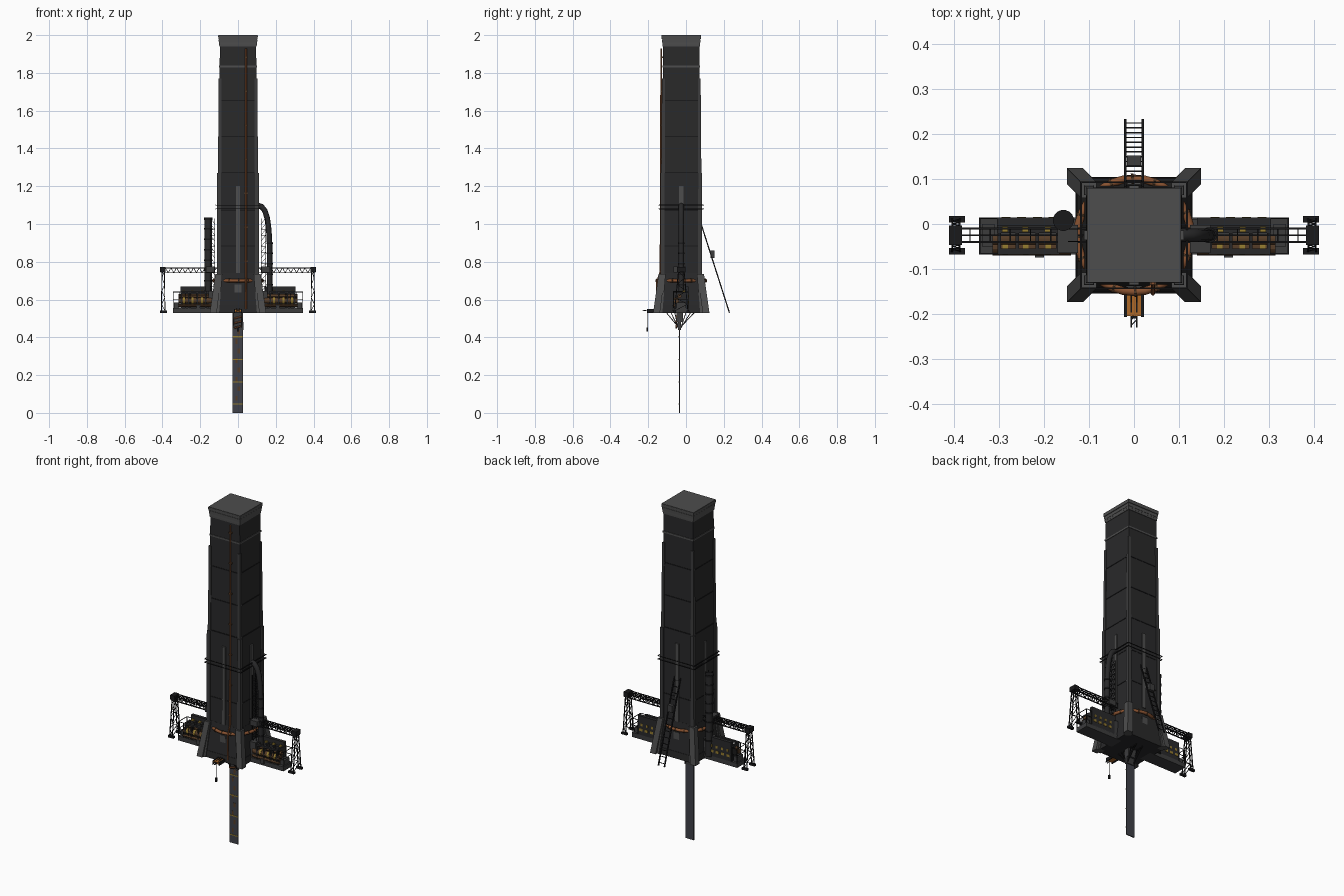
import bpy, bmesh, math
from mathutils import Vector, Matrix

if "Cube" in bpy.data.objects:
    bpy.data.objects.remove(bpy.data.objects["Cube"])

CY = -0.025  # tower axis in y
COL = {"dark": (.022, .022, .023, 1), "trim": (.075, .075, .075, 1), "black": (.01, .01, .011, 1),
       "grey": (.045, .045, .046, 1), "copper": (.25, .085, .03, 1), "orange": (.42, .14, .02, 1),
       "rust": (.09, .045, .02, 1), "yellow": (.3, .2, .03, 1), "steel": (.05, .053, .065, 1)}
MATS = {}
for k, c in COL.items():
    MATS[k] = bpy.data.materials.new(k)
    MATS[k].diffuse_color = c


class Part:
    """Collects simple solids into one named object."""
    def __init__(self, name, col):
        self.name, self.col, self.bm = name, col, bmesh.new()

    def box(self, x0, x1, y0, y1, z0, z1):
        m = Matrix.Translation(((x0+x1)/2, (y0+y1)/2, (z0+z1)/2)) @ Matrix.Diagonal((abs(x1-x0), abs(y1-y0), z1-z0, 1))
        bmesh.ops.create_cube(self.bm, size=1, matrix=m)
        return self

    def taper(self, c0, h0, z0, c1, h1, z1):
        # square frustum between two levels
        vs = [self.bm.verts.new((c[0]+sx*h, c[1]+sy*h, z)) for c, h, z in ((c0, h0, z0), (c1, h1, z1))
              for sx, sy in ((-1, -1), (1, -1), (1, 1), (-1, 1))]
        for f in [(3, 2, 1, 0), (4, 5, 6, 7)] + [(i, (i+1) % 4, (i+1) % 4+4, i+4) for i in range(4)]:
            self.bm.faces.new([vs[i] for i in f])
        return self

    def bar(self, p, q, r, n=4):
        p, q = Vector(p), Vector(q)
        d = q - p
        m = Matrix.Translation((p+q)/2) @ d.to_track_quat('Z', 'Y').to_matrix().to_4x4() @ Matrix.Rotation(math.pi/n, 4, 'Z')
        bmesh.ops.create_cone(self.bm, cap_ends=True, segments=n, radius1=r, radius2=r, depth=d.length, matrix=m)
        return self

    def done(self, smooth=False):
        me = bpy.data.meshes.new(self.name)
        bmesh.ops.recalc_face_normals(self.bm, faces=self.bm.faces)
        self.bm.to_mesh(me)
        self.bm.free()
        ob = bpy.data.objects.new(self.name, me)
        me.materials.append(MATS[self.col])
        bpy.context.collection.objects.link(ob)
        if smooth:
            bpy.context.view_layer.objects.active = ob
            ob.select_set(True)
            bpy.ops.object.shade_smooth_by_angle()
            ob.select_set(False)


def tube(name, pts, r, col, cyclic=False):
    cu = bpy.data.curves.new(name, 'CURVE')
    cu.dimensions, cu.bevel_depth, cu.bevel_resolution, cu.use_fill_caps = '3D', r, 2, True
    s = cu.splines.new('POLY')
    s.points.add(len(pts)-1)
    for a, p in zip(s.points, pts):
        a.co = (*p, 1)
    s.use_cyclic_u = cyclic
    cu.materials.append(MATS[col])
    bpy.context.collection.objects.link(bpy.data.objects.new(name, cu))


C = (0, CY)
# tower shaft and flared plinth
p = Part("tower_shaft", "dark")
p.taper(C, .106, .6, C, .103, 1.27).taper(C, .102, 1.27, C, .096, 1.95)
p.done()
p = Part("tower_plinth", "dark")
p.taper(C, .13, .53, C, .128, .57).taper(C, .126, .57, C, .106, .74)
p.done()
# stepped roof cap and panel bands
p = Part("roof_cap", "trim")
for z, h in ((1.94, .099), (1.96, .1015), (1.98, .104)):
    p.taper(C, h, z, C, h+.001, z+.018)
p.taper(C, .1, 1.95, C, .1, 1.999).box(-.104, .104, CY-.104, CY+.104, 1.99, 2)
p.taper(C, .1, 1.828, C, .1, 1.838)
p.done()
p = Part("panel_seams", "black")
for z, h in ((.88, .1065), (1.07, .1055), (1.27, .105), (1.46, .1025), (1.65, .1005)):
    p.taper(C, h, z, C, h, z+.006)
p.done()
# corner strips, sloped buttresses and their cap steps
p, q = Part("corner_strips", "grey"), Part("corner_buttresses", "trim")
for sx in (-1, 1):
    for sy in (-1, 1):
        at = lambda d: (sx*d, CY+sy*d)
        p.taper(at(.1), .011, .7, at(.1), .010, 1.27)
        p.taper(at(.097), .0095, 1.27, at(.096), .0085, 1.47)
        p.taper(at(.096), .0085, 1.47, at(.095), .0075, 1.77)
        q.taper(at(.131), .018, .53, at(.103), .017, .735)
        q.taper(at(.118), .018, .53, at(.1), .017, .735)
p.done()
q.done()
# centre pilasters on all four sides, with brackets at their feet
p = Part("centre_pilasters", "trim")
for s in (-1, 1):
    p.box(-.011, .011, CY+s*.09, CY+s*.111, .74, 1.2)
    p.box(s*.09, s*.111, CY-.011, CY+.011, .74, 1.2)
    p.box(-.018, .018, CY+s*.09, CY+s*.118, .6, .68)
p.done()
# copper ring main and riser
ring = [(.126*math.cos(a*math.pi/16), CY+.126*math.sin(a*math.pi/16), .7) for a in range(32)]
tube("ring_pipe", ring, .009, "copper", True)
p = Part("ring_pipe_collars", "rust")
for i in range(0, 32, 2):
    a, b = Vector(ring[i]), Vector(ring[(i+1) % 32])
    p.bar(a, a+(b-a)*.25, .0115, 10)
p.done()
tube("riser_pipe", [(.042, -.155, .55), (.042, -.155, .69), (.042, -.135, .75), (.042, -.131, 1.93)], .0045, "copper")
p = Part("riser_clamps", "rust")
for i in range(7):
    p.box(.034, .05, -.136, -.115, .8+i*.18, .808+i*.18)
p.done()
# clamp frame around the shaft
p = Part("pipe_clamp_frame", "black")
for z in (1.08, 1.1):
    for s in (-1, 1):
        p.bar((s*.118, CY-.118, z), (s*.118, CY+.118, z), .003)
        p.bar((-.118, CY+s*.118, z), (.118, CY+s*.118, z), .002)
p.done()

# side wings, mirrored left and right
for s, side in ((-1, "left"), (1, "right")):
    p = Part(side + "_wing_deck", "grey")
    p.box(s*.1, s*.345, -.068, .014, .53, .556).box(s*.12, s*.155, -.06, .01, .55, .645)
    p.box(s*.31, s*.338, -.05, 0, .55, .585).box(s*.2, s*.22, -.074, -.06, .54, .57)
    p.done()
    p = Part(side + "_wing_housing", "dark")
    p.box(s*.15, s*.305, -.02, .014, .55, .64).box(s*.14, s*.305, -.005, .014, .64, .668)
    p.box(s*.17, s*.3, -.068, -.055, .635, .645)
    for x in (.17, .215, .26, .3):
        p.box(s*(x-.004), s*(x+.004), -.068, -.02, .55, .645)
    p.done()
    p = Part(side + "_wing_pipes", "rust")
    for y, z, r in ((-.052, .595, .016), (-.035, .618, .011), (-.062, .568, .008)):
        p.bar((s*.14, y, z), (s*.315, y, z), r, 12)
    p.done(True)
    p = Part(side + "_wing_markings", "yellow")
    for x in (.185, .235, .28):
        p.bar((s*x, -.052, .595), (s*(x+.012), -.052, .595), .018, 12)
        p.box(s*x, s*(x+.014), -.018, -.006, .638, .648)
    for x in (.17, .205, .24, .275):
        p.box(s*x, s*(x+.02), .01, .016, .58, .595).box(s*x, s*(x+.012), .01, .016, .61, .625)
    p.done()
    # hand rails on the outer edge
    p = Part(side + "_wing_railing", "black")
    for y in (-.066, .012):
        for x in (.25, .28, .31, .343):
            p.bar((s*x, y, .55), (s*x, y, .64), .002)
        for z in (.6, .64):
            p.bar((s*.25, y, z), (s*.343, y, z), .002)
    for z in (.6, .64):
        p.bar((s*.343, -.066, z), (s*.343, .012, z), .002)
    p.done()
    # gantry truss
    p = Part(side + "_gantry_truss", "black")
    for y in (CY-.015, CY+.015):
        for z in (.742, .768):
            p.bar((s*.1, y, z), (s*.41, y, z), .0035)
        for i in range(10):
            x = .1+i*.03
            p.bar((s*x, y, .742), (s*(x+.015), y, .768), .0022)
            p.bar((s*(x+.015), y, .768), (s*(x+.03), y, .742), .0022)
    for i in range(6):
        x = s*(.14+i*.045)
        p.bar((x, CY-.015, .742), (x, CY+.015, .742), .002)
    p.bar((s*.1, CY, .768), (s*.39, CY, .768), .003)
    p.done()
    # trestle leg with feet
    p = Part(side + "_gantry_leg", "black")
    p.box(s*.383, s*.412, CY-.022, CY+.022, .745, .772)
    P = lambda dx, sy, t: (s*(.396+dx*(.009-.002*t)), CY+sy*(.035-.02*t), .54+.21*t)
    for sy in (-1, 1):
        p.box(s*.376, s*.412, CY+sy*.028, CY+sy*.043, .53, .542)
        for dx in (-1, 1):
            p.bar(P(dx, sy, 0), P(dx, sy, 1), .003)
        for i in range(6):
            d = 1 if i % 2 else -1
            p.bar(P(d, sy, i/6), P(-d, sy, (i+1)/6), .0018)
            p.bar(P(sy, d, i/6), P(sy, -d, (i+1)/6), .0018)
    p.done()
    # saddle block where the gantry meets the tower
    Part(side + "_gantry_saddle", "grey").box(s*.125, s*.17, -.065, -.002, .744, .775).done()
    # lattice mast beside the stack
    p = Part(side + "_lattice_mast", "black")
    for x in (.122, .146):
        for y in (CY-.014, CY+.014):
            p.bar((s*x, y, .6), (s*x, y, 1.03), .0018)
    for i in range(14):
        z = .61+i*.03
        for y in (CY-.014, CY+.014):
            p.bar((s*.122, y, z), (s*.146, y, z), .0015)
            p.bar((s*.122, y, z), (s*.146, y, z+.03), .0013)
    p.done()

# left stack with hoops
p = Part("left_stack", "dark").bar((-.157, .008, .55), (-.157, .008, 1.03), .02, 16)
p.done(True)
p = Part("left_stack_hoops", "black")
for i in range(8):
    p.bar((-.157, .008, .64+i*.055), (-.157, .008, .648+i*.055), .0235, 16)
p.bar((-.157, .008, 1.022), (-.157, .008, 1.034), .023, 16)
p.done(True)
# right curved duct with collars
tube("right_duct", [(.167, CY, .58), (.167, CY, .9), (.163, CY, .97), (.155, CY, 1.03), (.142, CY, 1.07),
                    (.125, CY, 1.092), (.1, CY, 1.1)], .0145, "dark")
p = Part("right_duct_collars", "black")
for i in range(6):
    p.bar((.167, CY, .62+i*.055), (.167, CY, .628+i*.055), .018, 12)
p.done(True)

# leaning rear ladder with tool box
L = lambda x, t: (x, .08+.15*t, 1.0-.47*t)
p = Part("rear_ladder", "black")
for x in (-.0195, .0195):
    p.bar(L(x, 0), L(x, 1), .0045)
for i in range(14):
    p.bar(L(-.02, (i+.5)/14), L(.02, (i+.5)/14), .0022)
p.done()
Part("ladder_box", "grey").box(-.016, .016, .13, .152, .82, .86).done()

# front loading shelf with jib and hanging hook
Part("front_shelf", "orange").box(-.019, .019, -.205, -.14, .535, .547).done()
p = Part("front_jib", "black")
for x in (-.006, .006):
    p.bar((x, -.23, .54), (x, -.15, .552), .0028)
for i in range(6):
    y = -.225+i*.012
    p.bar((-.006, y, .543), (.006, y+.012, .543), .0018)
p.bar((0, -.205, .54), (0, -.205, .45), .0012).box(-.005, .005, -.21, -.2, .43, .452)
for x in (-.019, .019):
    p.box(x-.003, x+.003, -.207, -.14, .53, .55)
p.done()

# hanging blade under the tower, with stripes and struts
Part("hanging_blade", "steel").box(-.029, .026, -.037, -.031, 0, .5).done()
p = Part("blade_stripes", "yellow")
for z in (.045, .16, .28, .4):
    p.box(-.0285, .0255, -.0385, -.036, z, z+.006)
p.done()
p = Part("blade_panels", "rust")
for i in range(8):
    p.box(-.012+(i % 2)*.01, -.002+(i % 2)*.012, -.038, -.036, .065+i*.05, .09+i*.05)
p.done()
p = Part("blade_mount", "grey").box(-.028, .026, -.05, -.015, .48, .535).box(-.03, .028, -.043, -.026, .44, .48)
p.done()
p = Part("mount_struts", "black")
for x in (-.022, .02):
    for y in (-.105, -.08, -.06, .0, .025, .045):
        p.bar((x, y, .532), (x, -.034+(y+.03)*.15, .43+abs(y+.03)*.4), .003)
p.done()
p = Part("mount_valves", "copper")
for z in (.45, .475, .5):
    p.bar((-.02, -.052, z), (.018, -.052, z+.01), .005, 8)
p.done()

for m in bpy.data.materials:
    if m.users and not m.is_grease_pencil:
        m.use_nodes = True
        m.node_tree.nodes["Principled BSDF"].inputs["Base Color"].default_value = m.diffuse_color
